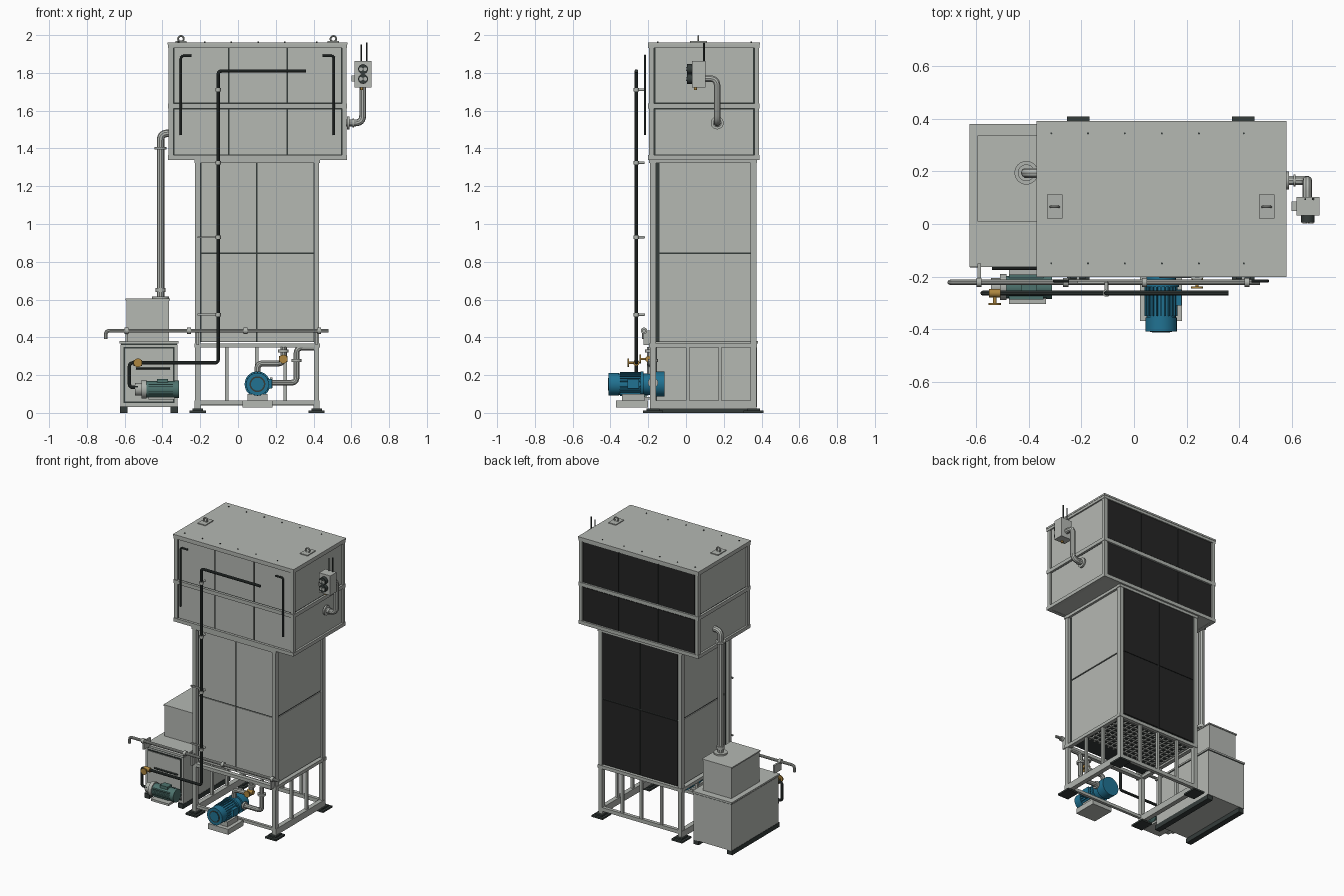
import bpy, bmesh, math
from mathutils import Vector, Matrix


def material(name, r, g, b):
    m = bpy.data.materials.new(name)
    m.diffuse_color = (r, g, b, 1)
    return m


GREY = material("panel grey", 0.46, 0.48, 0.45)
FRAME = material("frame grey", 0.43, 0.45, 0.42)
BLACK = material("filter black", 0.018, 0.018, 0.018)
DARK = material("dark steel", 0.035, 0.045, 0.042)
BLUE = material("motor blue", 0.015, 0.17, 0.29)
GREEN = material("pump green", 0.075, 0.17, 0.155)
BRASS = material("valve brass", 0.42, 0.24, 0.05)


def finish(name, bm, mat):
    me = bpy.data.meshes.new(name)
    bm.to_mesh(me)
    bm.free()
    me.materials.append(mat)
    ob = bpy.data.objects.new(name, me)
    bpy.context.collection.objects.link(ob)
    return ob


def boxes(name, mat, *specs):
    """One object from boxes given as x0, x1, y0, y1, z0, z1."""
    bm = bmesh.new()
    for x0, x1, y0, y1, z0, z1 in specs:
        mx = Matrix.Translation(((x0 + x1) / 2, (y0 + y1) / 2, (z0 + z1) / 2))
        bmesh.ops.create_cube(bm, size=1, matrix=mx @ Matrix.Diagonal((x1 - x0, y1 - y0, z1 - z0, 1)))
    return finish(name, bm, mat)


def smooth(ob):
    bpy.ops.object.select_all(action='DESELECT')
    ob.select_set(True)
    bpy.context.view_layer.objects.active = ob
    bpy.ops.object.shade_smooth_by_angle(angle=math.radians(35))


def rods(name, mat, *specs, n=24):
    """One object from cylinders given as start, end, radius."""
    bm = bmesh.new()
    for a, b, r in specs:
        a, b = Vector(a), Vector(b)
        rot = (b - a).to_track_quat('Z', 'Y').to_matrix().to_4x4()
        bmesh.ops.create_cone(bm, cap_ends=True, segments=n, radius1=r, radius2=r,
                              depth=(b - a).length, matrix=Matrix.Translation((a + b) / 2) @ rot)
    ob = finish(name, bm, mat)
    smooth(ob)
    return ob


def pipe(name, mat, r, pts, bend=0.03):
    """Round pipe along a path with rounded corners."""
    p = [Vector(v) for v in pts]
    path = [p[0]]
    for a, c, b in zip(p, p[1:], p[2:]):
        s, e = c + (a - c).normalized() * bend, c + (b - c).normalized() * bend
        for i in range(7):
            t = i / 6
            path.append(s * (1 - t) ** 2 + c * 2 * t * (1 - t) + e * t * t)
    path.append(p[-1])
    cu = bpy.data.curves.new(name, 'CURVE')
    cu.dimensions = '3D'
    cu.bevel_depth, cu.bevel_resolution, cu.use_fill_caps = r, 3, True
    sp = cu.splines.new('POLY')
    sp.points.add(len(path) - 1)
    for q, v in zip(sp.points, path):
        q.co = (*v, 1)
    ob = bpy.data.objects.new(name, cu)
    bpy.context.collection.objects.link(ob)
    cu.materials.append(mat)
    bpy.ops.object.select_all(action='DESELECT')
    ob.select_set(True)
    bpy.context.view_layer.objects.active = ob
    bpy.ops.object.convert(target='MESH')
    smooth(bpy.context.object)


def casing(name, x0, x1, y0, y1, rows, cols):
    """Dark core with grey panels on front and sides, black filters at the back."""
    z0, z1, g, t = rows[0][0], rows[-1][1], 0.004, 0.006
    boxes(name + "_core", DARK, (x0, x1, y0, y1, z0, z1))
    grey, black = [], []
    for a, b in rows:
        a, b = a + g, b - g
        for c, d in zip(cols, cols[1:]):
            grey.append((c + g, d - g, y0 - t, y0 + t, a, b))
            black.append((c + g, d - g, y1 - t, y1 + t, a, b))
        for x in (x0, x1):
            grey.append((x - t, x + t, y0 + 0.02, y1 - 0.02, a, b))
    boxes(name + "_panels", GREY, *grey)
    boxes(name + "_filters", BLACK, *black)


# Upper cabinet: casing, corner posts, ring bars and roof
casing("cabinet", -0.355, 0.563, -0.182, 0.376, [(1.365, 1.61), (1.64, 1.935)], [-0.34, -0.05, 0.26, 0.55])
boxes("cabinet_posts", FRAME, *[(x, x + 0.025, y, y + 0.025, 1.345, 1.95)
                                for x in (-0.367, 0.55) for y in (-0.195, 0.362)])
boxes("cabinet_rails", FRAME, *[s for z0, z1 in ((1.34, 1.365), (1.612, 1.638), (1.932, 1.95)) for s in (
    (-0.37, 0.578, -0.2, -0.175, z0, z1), (-0.37, 0.578, 0.365, 0.389, z0, z1),
    (-0.37, -0.345, -0.18, 0.37, z0, z1), (0.553, 0.578, -0.18, 0.37, z0, z1))])
boxes("cabinet_floor", GREY, (-0.36, 0.57, -0.19, 0.38, 1.342, 1.364))
boxes("roof", GREY, (-0.372, 0.58, -0.202, 0.392, 1.95, 1.962))
rods("roof_bolts", DARK, *[((x, y, 1.96), (x, y, 1.967), 0.004)
                           for x in (-0.315, -0.175, -0.035, 0.106, 0.247, 0.418) for y in (0.345, -0.15)], n=8)

# Lifting eyes on the roof
for x in (-0.302, 0.505):
    boxes("eye_plate", FRAME, (x - 0.03, x + 0.03, 0.02, 0.112, 1.96, 1.968))
    bpy.ops.mesh.primitive_torus_add(location=(x, 0.065, 1.98), rotation=(math.pi / 2, 0, 0), major_radius=0.015,
                                     minor_radius=0.005, major_segments=20, minor_segments=8)
    ring = bpy.context.object
    ring.name = "lifting_eye"
    ring.data.materials.append(FRAME)
    smooth(ring)

# Column casing with its posts and rails
casing("column", -0.203, 0.41, -0.16, 0.366, [(0.375, 0.845), (0.845, 1.33)], [-0.197, 0.1, 0.403])
LEGS = [(x, y) for x in (-0.213, 0.416) for y in (-0.175, 0.357)]
boxes("legs", FRAME, *[(x - 0.014, x + 0.014, y - 0.016, y + 0.016, 0.02, 1.345) for x, y in LEGS])
boxes("column_rails", FRAME, *[s for z0, z1 in ((0.345, 0.368), (1.322, 1.342)) for s in (
    (-0.23, 0.435, -0.195, -0.165, z0, z1), (-0.23, 0.435, 0.35, 0.376, z0, z1),
    (-0.228, -0.2, -0.19, 0.37, z0, z1), (0.403, 0.432, -0.19, 0.37, z0, z1))])
boxes("floor_grille", FRAME, *[(-0.2 + i * 0.04, -0.192 + i * 0.04, -0.02, 0.36, 0.358, 0.368) for i in range(16)],
      *[(-0.2, 0.41, y * 0.04, y * 0.04 + 0.008, 0.358, 0.368) for y in range(9)])

# Open base: skids, struts and feet
boxes("base_beams", FRAME, (-0.23, -0.197, -0.19, 0.372, 0.02, 0.066), (0.4, 0.432, -0.19, 0.372, 0.02, 0.066),
      (-0.21, 0.415, 0.345, 0.37, 0.04, 0.066), (-0.21, 0.415, -0.185, -0.165, 0.045, 0.066))
boxes("base_struts", FRAME, *[(x - 0.009, x + 0.009, 0.35, 0.368, 0.06, 0.35) for x in (-0.06, 0.1, 0.25)],
      *[(x - 0.009, x + 0.009, y - 0.009, y + 0.009, 0.06, 0.35) for x in (-0.213, 0.416) for y in (0.01, 0.18)])
boxes("feet", DARK, *[(x - 0.043, x + 0.043, y - 0.052, y + 0.052, 0, 0.012) for x, y in LEGS])
boxes("foot_pads", DARK, *[(x - 0.028, x + 0.028, y - 0.035, y + 0.035, 0.012, 0.022) for x, y in LEGS])

# Side tank with door frame, lid and upper chest
boxes("tank", GREY, (-0.622, -0.32, -0.155, 0.375, 0.032, 0.362))
boxes("tank_seam", DARK, (-0.62, -0.322, -0.157, 0.374, 0.36, 0.37), (-0.605, -0.337, -0.159, -0.15, 0.052, 0.35))
boxes("tank_door", GREY, (-0.597, -0.345, -0.163, -0.15, 0.06, 0.342))
boxes("tank_lid", GREY, (-0.627, -0.315, -0.163, 0.38, 0.368, 0.38))
boxes("tank_skids", DARK, *[(x, x + 0.04, -0.165, 0.37, 0, 0.033) for x in (-0.624, -0.358)])
boxes("chest", GREY, (-0.59, -0.365, 0.015, 0.33, 0.38, 0.596))
boxes("chest_lid", GREY, (-0.596, -0.36, 0.01, 0.336, 0.596, 0.605))

# Riser from chest to cabinet
pipe("riser", GREY, 0.02, [(-0.41, 0.195, 0.6), (-0.41, 0.195, 1.48), (-0.36, 0.195, 1.48)], 0.038)
rods("riser_flanges", FRAME, ((-0.41, 0.195, 0.605), (-0.41, 0.195, 0.615), 0.045),
     ((-0.41, 0.195, 0.64), (-0.41, 0.195, 0.66), 0.026), ((-0.41, 0.195, 1.395), (-0.41, 0.195, 1.407), 0.032))

# Drain header along the front
pipe("drain_header", FRAME, 0.01, [(0.48, -0.222, 0.435), (-0.7, -0.222, 0.435), (-0.7, -0.222, 0.39)], 0.02)
HX = (-0.59, -0.26, 0.04, 0.43)
rods("header_collars", FRAME, *[((x - 0.01, -0.222, 0.435), (x + 0.01, -0.222, 0.435), 0.017) for x in HX])
boxes("header_brackets", FRAME, *[(x - 0.006, x + 0.006, -0.225, -0.16, 0.36, 0.435) for x in (-0.213, 0.416)],
      (-0.595, -0.583, -0.225, -0.15, 0.375, 0.435))

# Dark water line with wall brackets
PY = -0.263
pipe("water_line", DARK, 0.0095, [(0.36, PY, 1.81), (-0.105, PY, 1.81), (-0.105, PY, 0.265), (-0.575, PY, 0.265),
                                  (-0.575, PY, 0.135), (-0.53, PY, 0.135)], 0.02)
pipe("tank_handle", DARK, 0.006, [(-0.54, -0.17, 0.235), (-0.36, -0.17, 0.235)])
rods("line_brackets", FRAME, *[s for z in (0.52, 0.93, 1.325, 1.71) for s in (
    ((-0.105, -0.26, z), (-0.105, -0.22, z), 0.007), ((-0.105, PY, z - 0.009), (-0.105, PY, z + 0.009), 0.014))])
boxes("bracket_arms", FRAME, *[(-0.215, -0.1, -0.227, -0.217, z - 0.005, z + 0.005) for z in (0.52, 0.93)])

# Hooked sensor tubes on the cabinet front
for x, d in ((-0.302, 0.055), (0.508, -0.06)):
    pipe("sensor_tube", DARK, 0.0065, [(x, -0.217, 1.47), (x, -0.217, 1.89), (x + d, -0.217, 1.89)], 0.015)

# Green pump
rods("green_motor", GREEN, ((-0.485, -0.24, 0.125), (-0.335, -0.24, 0.125), 0.043),
     ((-0.335, -0.24, 0.125), (-0.312, -0.24, 0.125), 0.046))
boxes("green_fins", GREEN, *[(-0.475, -0.345, -0.288, -0.192, 0.125 + k * 0.012 - 0.002, 0.125 + k * 0.012 + 0.002)
                             for k in range(-2, 3)], (-0.43, -0.37, -0.265, -0.215, 0.16, 0.18))
rods("pump_head", FRAME, ((-0.51, -0.24, 0.125), (-0.485, -0.24, 0.125), 0.05),
     ((-0.545, -0.24, 0.125), (-0.51, -0.24, 0.125), 0.034))
boxes("pump_base", FRAME, (-0.475, -0.335, -0.305, -0.16, 0.07, 0.085))

# Blue motor with ribs, volute and plinth
cx, cz = 0.103, 0.152
rods("blue_motor", BLUE, ((cx, -0.36, cz), (cx, -0.17, cz), 0.056), ((cx, -0.41, cz), (cx, -0.355, cz), 0.06),
     ((cx, -0.18, cz), (cx, -0.115, cz), 0.066), ((cx, -0.24, cz), (cx, -0.225, cz), 0.068), n=32)
bm = bmesh.new()
for i in range(24):
    turn = Matrix.Rotation(i * math.pi / 12, 4, 'Y')
    bmesh.ops.create_cube(bm, size=1, matrix=Matrix.Translation((cx, -0.29, cz)) @ turn
                          @ Matrix.Translation((0, 0, 0.057)) @ Matrix.Diagonal((0.004, 0.12, 0.013, 1)))
finish("motor_ribs", bm, BLUE)
boxes("terminal_box", BLUE, (0.155, 0.18, -0.31, -0.25, 0.13, 0.18))
rods("fan_grille", DARK, *[((cx, -0.4105 - i * 0.001, cz), (cx, -0.409, cz), 0.042) for i in (0,)])
rods("fan_hub", BLUE, ((cx, -0.413, cz), (cx, -0.409, cz), 0.034))
boxes("plinth", GREY, (0.023, 0.182, -0.37, -0.2, 0.028, 0.066))
boxes("motor_saddle", FRAME, (0.05, 0.156, -0.34, -0.22, 0.066, 0.1))

# Pump pipework and valves
pipe("discharge", FRAME, 0.016, [(cx, -0.19, 0.2), (cx, -0.19, 0.262), (0.24, -0.19, 0.262), (0.24, -0.19, 0.35)])
pipe("suction", FRAME, 0.016, [(0.16, -0.175, 0.16), (0.31, -0.175, 0.16), (0.31, -0.175, 0.345),
                               (0.41, -0.175, 0.345)])
rods("pipe_flanges", FRAME, ((0.31, -0.175, 0.27), (0.31, -0.175, 0.285), 0.027),
     ((0.24, -0.19, 0.32), (0.24, -0.19, 0.335), 0.027), ((0.17, -0.175, 0.16), (0.182, -0.175, 0.16), 0.027))
for x, y, z in ((-0.53, PY, 0.265), (0.24, -0.2, 0.285)):
    rods("valve", BRASS, ((x - 0.022, y, z), (x + 0.022, y, z), 0.016), ((x, y, z), (x, y - 0.04, z), 0.006),
         ((x, y - 0.046, z), (x, y - 0.038, z), 0.023))

# Control box on its bent conduit
pipe("conduit", GREY, 0.018, [(0.66, 0.09, 1.77), (0.66, 0.165, 1.77), (0.66, 0.165, 1.535), (0.57, 0.165, 1.535)],
     0.04)
rods("conduit_flanges", FRAME, ((0.578, 0.165, 1.535), (0.59, 0.165, 1.535), 0.034),
     ((0.607, 0.165, 1.535), (0.615, 0.165, 1.535), 0.023))
boxes("control_box", GREY, (0.618, 0.706, 0.032, 0.102, 1.722, 1.862), (0.6, 0.62, 0.05, 0.085, 1.755, 1.785))
for z in (1.768, 1.82):
    rods("knob_rim", DARK, ((0.662, 0.006, z), (0.662, 0.034, z), 0.026))
    rods("knob_face", FRAME, *[((0.662 + d, 0.001, z), (0.662 + d, 0.01, z), 0.01) for d in (-0.011, 0.011)], n=12)
rods("box_gland", BRASS, ((0.655, 0.05, 1.71), (0.655, 0.05, 1.723), 0.008))
rods("aerials", DARK, ((0.682, 0.095, 1.86), (0.682, 0.095, 1.962), 0.005),
     ((0.652, 0.095, 1.86), (0.652, 0.095, 1.95), 0.0035), n=10)
